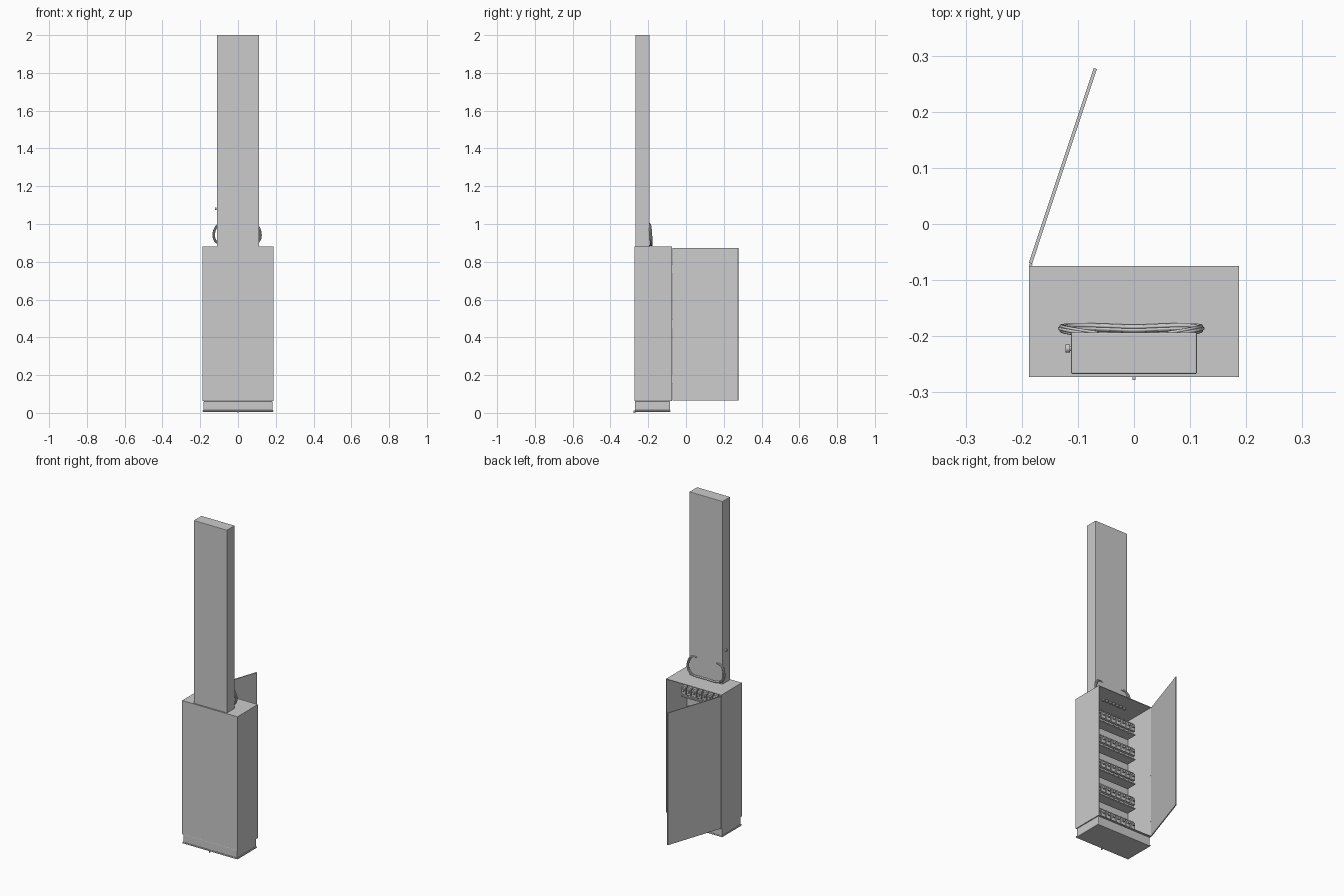
import bpy, bmesh, math
from mathutils import Vector, Matrix

if "Cube" in bpy.data.objects:
    bpy.data.objects.remove(bpy.data.objects["Cube"])

grey = bpy.data.materials.new("light_grey")
grey.diffuse_color = (0.6, 0.6, 0.6, 1)
grey.use_nodes = True
grey.node_tree.nodes["Principled BSDF"].inputs["Base Color"].default_value = grey.diffuse_color


def finish(name, bm):
    bmesh.ops.recalc_face_normals(bm, faces=bm.faces[:])
    mesh = bpy.data.meshes.new(name)
    bm.to_mesh(mesh)
    bm.free()
    mesh.materials.append(grey)
    ob = bpy.data.objects.new(name, mesh)
    bpy.context.collection.objects.link(ob)
    return ob


def add_box(bm, x0, x1, y0, y1, z0, z1):
    size = Matrix.Diagonal((x1 - x0, y1 - y0, z1 - z0, 1))
    centre = Matrix.Translation(((x0 + x1) / 2, (y0 + y1) / 2, (z0 + z1) / 2))
    bmesh.ops.create_cube(bm, size=1, matrix=centre @ size)


def box(name, *dims, bevel=0):
    bm = bmesh.new()
    add_box(bm, *dims)
    ob = finish(name, bm)
    if bevel:
        mod = ob.modifiers.new("bevel", "BEVEL")
        mod.width, mod.segments = bevel, 2
    return ob


def extrude_x(bm, profile, x0, x1):
    """Extrude a (y, z) outline between two x positions."""
    face = bm.faces.new([bm.verts.new((x0, y, z)) for y, z in profile])
    ext = bmesh.ops.extrude_face_region(bm, geom=[face])["geom"]
    verts = [v for v in ext if isinstance(v, bmesh.types.BMVert)]
    bmesh.ops.translate(bm, verts=verts, vec=(x1 - x0, 0, 0))


def tube(name, points, radius):
    cu = bpy.data.curves.new(name, "CURVE")
    cu.dimensions = "3D"
    cu.bevel_depth, cu.bevel_resolution, cu.resolution_u = radius, 2, 5
    cu.use_fill_caps = True
    sp = cu.splines.new("NURBS")
    sp.points.add(len(points) - 1)
    for p, co in zip(sp.points, points):
        p.co = (*co, 1)
    sp.order_u, sp.use_endpoint_u = 4, True
    cu.materials.append(grey)
    ob = bpy.data.objects.new(name, cu)
    bpy.context.collection.objects.link(ob)


# Cabinet shell, open at the back
W, F, B, Z0, Z1, T = 0.187, -0.273, -0.075, 0.062, 0.88, 0.004
bm = bmesh.new()
add_box(bm, -W, W, F, F + T, Z0, Z1)
add_box(bm, -W, -W + T, F + T, B, Z0, Z1)
add_box(bm, W - T, W, F + T, B, Z0, Z1)
add_box(bm, -W + T, W - T, F + T, B, Z1 - T, Z1)
add_box(bm, -W + T, W - T, F + T, B, Z0, Z0 + T)
finish("cabinet_shell", bm)

# Plinth, its base lip and the small front pin
box("plinth", -0.183, 0.183, -0.27, -0.085, 0.01, Z0, bevel=0.003)
box("plinth_lip", -0.187, 0.187, -0.273, -0.083, 0.006, 0.014, bevel=0.002)
box("front_pin", -0.003, 0.003, -0.278, -0.268, 0, 0.012)

# Open door, swung on the left rear edge
hinge, tip = Vector((-0.1845, -0.07, 0)), Vector((-0.069, 0.277, 0))
run = tip - hinge
door = box("door", 0, run.length, -0.003, 0.003, 0.065, 0.874)
door.location = hinge
door.rotation_euler.z = math.atan2(run.y, run.x)
bm = bmesh.new()
for z in (0.18, 0.47, 0.76):
    bmesh.ops.create_cone(bm, cap_ends=True, segments=10, radius1=0.003,
                          radius2=0.003, depth=0.05,
                          matrix=Matrix.Translation((-0.184, -0.073, z)))
finish("door_hinges", bm)

# Tall duct above the cabinet, with a side knob
box("duct", -0.112, 0.112, -0.267, -0.193, Z1, 2.0, bevel=0.002)
bm = bmesh.new()
turn = Matrix.Rotation(math.pi / 2, 4, "Y")
for x, r, d in ((-0.113, 0.004, 0.008), (-0.118, 0.007, 0.008)):
    bmesh.ops.create_cone(bm, cap_ends=True, segments=12, radius1=r, radius2=r,
                          depth=d, matrix=Matrix.Translation((x, -0.222, 1.08)) @ turn)
finish("side_knob", bm)

# Bundle of cables curling out behind the duct
path = [(-0.065, -0.198, 1.0), (-0.105, -0.192, 1.005), (-0.13, -0.187, 0.965),
        (-0.13, -0.185, 0.915), (-0.095, -0.183, 0.888), (-0.04, -0.185, 0.887),
        (0, -0.187, 0.888), (0.04, -0.185, 0.887), (0.088, -0.183, 0.888),
        (0.12, -0.185, 0.915), (0.12, -0.187, 0.965), (0.098, -0.192, 1.005),
        (0.06, -0.198, 1.0)]
middle = Vector((-0.005, -0.187, 0.94))
for i in range(5):
    a = math.tau * i / 5
    k = 1 + 0.035 * math.cos(a)
    pts = []
    for p in path:
        q = middle + (Vector(p) - middle) * k
        pts.append((q.x, p[1] + 0.0045 * math.sin(a), max(q.z, 0.884)))
    tube("cable", pts, 0.003)

# Cable outlet under the roof
bm = bmesh.new()
for i in range(7):
    bmesh.ops.create_cone(bm, cap_ends=True, segments=10, radius1=0.008, radius2=0.008,
                          depth=0.012,
                          matrix=Matrix.Translation((-0.075 + 0.025 * i, -0.17, 0.871)))
finish("cable_glands", bm)

# Five rows of breakers with stepped faces, toggles and mounting rails
step = [(-0.245, -0.036), (-0.19, -0.036), (-0.19, -0.02), (-0.175, -0.02),
        (-0.175, 0.02), (-0.19, 0.02), (-0.19, 0.036), (-0.245, 0.036)]
breakers, toggles, rails = bmesh.new(), bmesh.new(), bmesh.new()
for row in range(5):
    z = 0.78 - 0.155 * row
    add_box(rails, -0.165, 0.165, F + T, -0.244, z - 0.018, z + 0.018)
    add_box(rails, -0.16, 0.16, -0.245, -0.18, z - 0.042, z - 0.036)
    for col in range(9):
        x = (col - 4) * 0.035
        extrude_x(breakers, [(y, z + dz) for y, dz in step], x - 0.0145, x + 0.0145)
        add_box(toggles, x - 0.007, x + 0.007, -0.175, -0.165, z - 0.002, z + 0.012)
finish("breakers", breakers)
finish("breaker_toggles", toggles)
finish("mounting_rails", rails)
